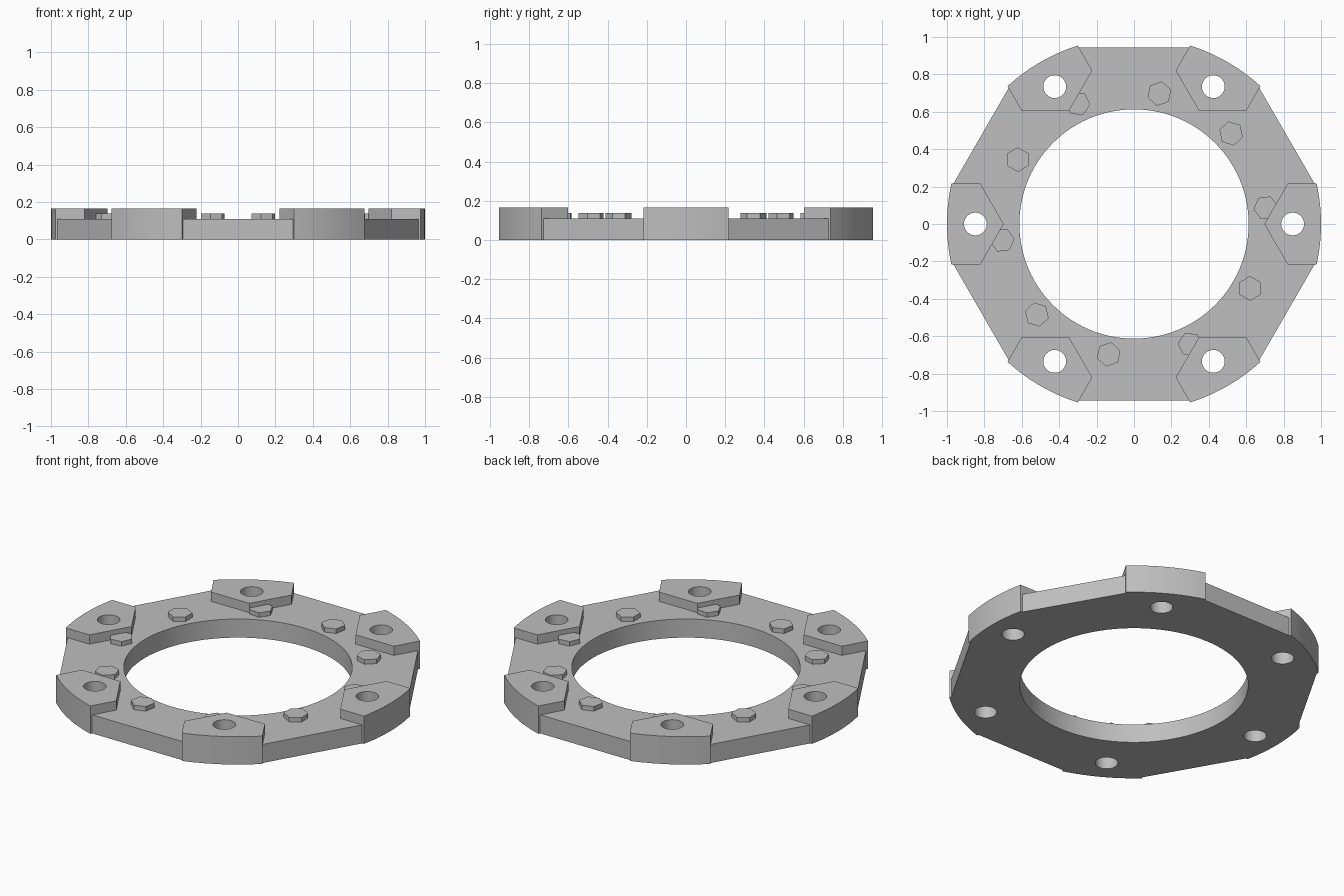
import bpy, bmesh
from math import cos, sin, pi, radians, sqrt, asin

cube = bpy.data.objects.get("Cube")
if cube:
    bpy.data.objects.remove(cube, do_unlink=True)

PLATE_TOP, PAD_TOP, BOLT_TOP = 0.11, 0.165, 0.137
BORE_R, PAD_HALF = 0.613, 0.217

steel = bpy.data.materials.new("plain grey steel")
steel.use_nodes = True
GREY = (0.52, 0.52, 0.52, 1)
steel.diffuse_color = GREY
steel.node_tree.nodes["Principled BSDF"].inputs["Base Color"].default_value = GREY


def polar(r, a):
    return r * cos(a), r * sin(a)


def circle(r, n, start=0.0, cx=0.0, cy=0.0):
    pts = [polar(r, start + 2 * pi * i / n) for i in range(n)]
    return [(cx + x, cy + y) for x, y in pts]


def turn(pts, a):
    return [(x * cos(a) - y * sin(a), x * sin(a) + y * cos(a)) for x, y in pts]


def prisms(name, outlines, z0, z1):
    """One object made of upright prisms, one per outline."""
    bm = bmesh.new()
    for pts in outlines:
        face = bm.faces.new([bm.verts.new((x, y, z0)) for x, y in pts])
        ext = bmesh.ops.extrude_face_region(bm, geom=[face])["geom"]
        top = [v for v in ext if isinstance(v, bmesh.types.BMVert)]
        bmesh.ops.translate(bm, verts=top, vec=(0, 0, z1 - z0))
    bmesh.ops.recalc_face_normals(bm, faces=bm.faces)
    mesh = bpy.data.meshes.new(name)
    bm.to_mesh(mesh)
    bm.free()
    mesh.materials.append(steel)
    obj = bpy.data.objects.new(name, mesh)
    bpy.context.collection.objects.link(obj)
    return obj


def combine(obj, other, operation):
    """Apply a boolean and drop the helper."""
    mod = obj.modifiers.new(operation, 'BOOLEAN')
    mod.operation, mod.object, mod.solver = operation, other, 'EXACT'
    bpy.context.view_layer.objects.active = obj
    bpy.ops.object.modifier_apply(modifier=mod.name)
    bpy.data.objects.remove(other, do_unlink=True)


sixths = [i * pi / 3 for i in range(6)]

# Twelve-sided ring plate with long flats between the pads
half = asin(sqrt(1 - 0.945 ** 2))
corners = []
for a in sixths:
    corners += [polar(0.999, a + pi / 6 - half), polar(0.999, a + pi / 6 + half)]
ring = prisms("ring_plate", [corners], 0, PLATE_TOP)

# Six raised pads: rounded outer edge, pointed inner edge
sweep = asin(PAD_HALF)
pad = [polar(1.0, -sweep + 2 * sweep * i / 12) for i in range(13)]
pad += [(0.822, PAD_HALF), (0.697, 0), (0.822, -PAD_HALF)]
combine(ring, prisms("pads", [turn(pad, a) for a in sixths], 0, PAD_TOP), 'UNION')

# Central bore and the six through holes
holes = [circle(BORE_R, 96)]
holes += [circle(0.061, 32, 0, *polar(0.848, a)) for a in sixths]
combine(ring, prisms("hole_cutter", holes, -0.1, 0.3), 'DIFFERENCE')

# Ten hexagonal bolt heads, one corner pointing outward
angles = [radians(7 + 36 * i) for i in range(10)]
bolts = prisms("bolt_heads", [circle(0.066, 6, a, *polar(0.71, a)) for a in angles],
               PLATE_TOP - 0.01, BOLT_TOP)

# Smooth the curved walls, keep the edges crisp
bpy.ops.object.select_all(action='DESELECT')
for obj in (ring, bolts):
    obj.select_set(True)
bpy.context.view_layer.objects.active = ring
bpy.ops.object.shade_smooth_by_angle(angle=radians(25))
